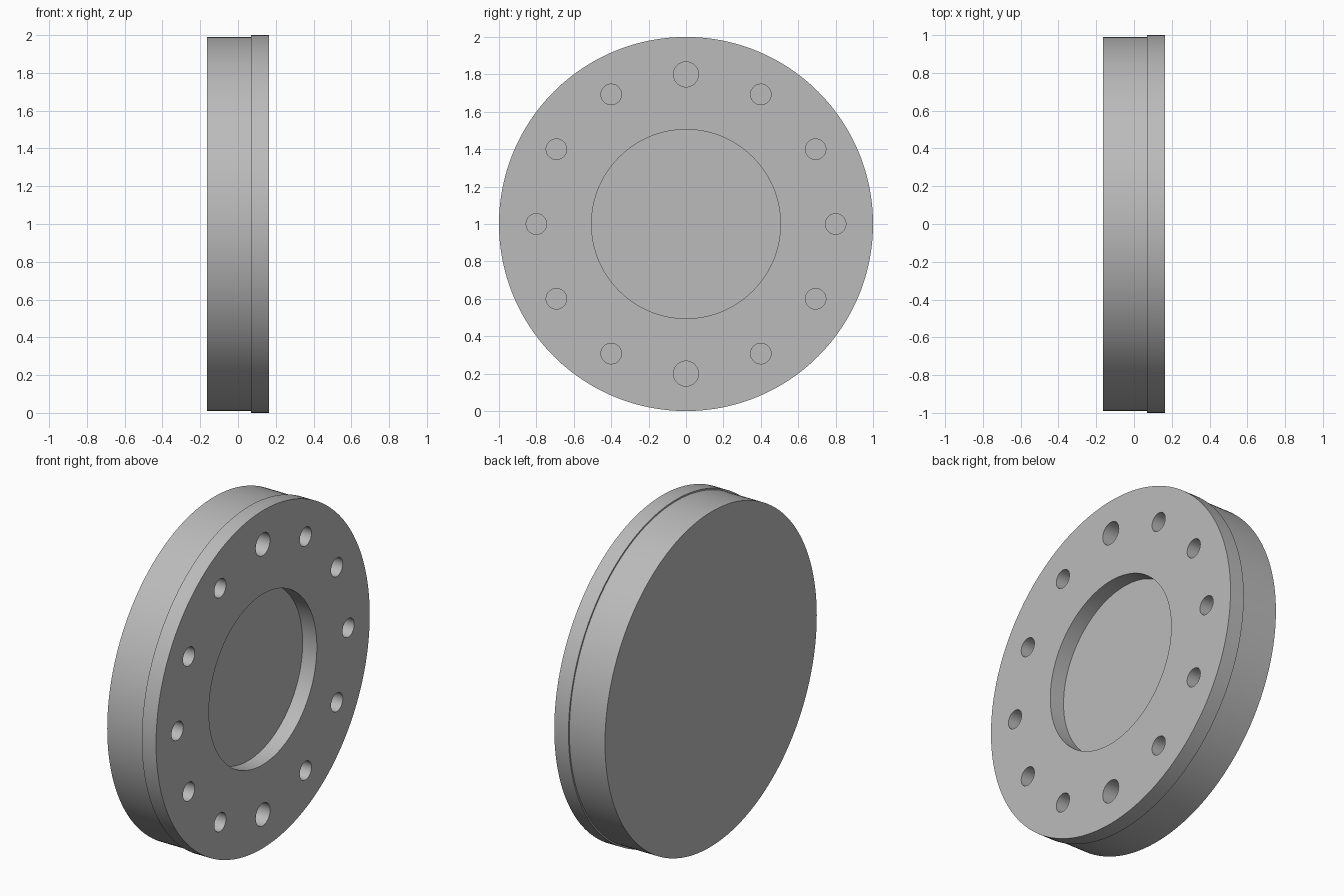
import bpy
import math

cube = bpy.data.objects.get("Cube")
if cube:
    bpy.data.objects.remove(cube, do_unlink=True)

BACK, SEAM, FACE = -0.163, 0.07, 0.163   # stations along the disc axis
CENTRE_Z = 1.0
BOLT_CIRCLE = 0.8

steel = bpy.data.materials.new("grey steel")
steel.use_nodes = True
colour = (0.5, 0.5, 0.5, 1)
steel.diffuse_color = colour
steel.node_tree.nodes["Principled BSDF"].inputs["Base Color"].default_value = colour


def disc(name, radius, x0, x1, y=0.0, z=CENTRE_Z, sides=192):
    """Solid cylinder running along x from x0 to x1."""
    bpy.ops.mesh.primitive_cylinder_add(
        vertices=sides, radius=radius, depth=x1 - x0,
        location=((x0 + x1) / 2, y, z), rotation=(0, math.pi / 2, 0))
    obj = bpy.context.object
    obj.name = name
    obj.data.materials.append(steel)
    return obj


# Thick backing disc and slightly wider front flange
body = disc("backing_disc", 0.991, BACK, SEAM)
flange = disc("front_flange", 1.0, SEAM, FACE)

# Cutters: central recess and twelve bolt holes, top and bottom ones larger
cutters = [disc("recess_cutter", 0.505, SEAM - 0.1, FACE + 0.1, sides=128)]
for i in range(12):
    a = i * math.tau / 12
    radius = 0.067 if i % 6 == 0 else 0.055
    cutters.append(disc("bolt_hole_cutter", radius, SEAM - 0.1, FACE + 0.1,
                        BOLT_CIRCLE * math.sin(a),
                        CENTRE_Z + BOLT_CIRCLE * math.cos(a), 48))

# Cut the openings, then discard the cutters
for cutter in cutters:
    cut = flange.modifiers.new("opening", 'BOOLEAN')
    cut.operation = 'DIFFERENCE'
    cut.solver = 'EXACT'
    cut.object = cutter
bpy.ops.object.select_all(action='DESELECT')
flange.select_set(True)
bpy.context.view_layer.objects.active = flange
for modifier in list(flange.modifiers):
    bpy.ops.object.modifier_apply(modifier=modifier.name)
for cutter in cutters:
    bpy.data.objects.remove(cutter, do_unlink=True)

# Smooth round walls, crisp rims
body.select_set(True)
bpy.ops.object.shade_smooth_by_angle(angle=math.radians(30))
